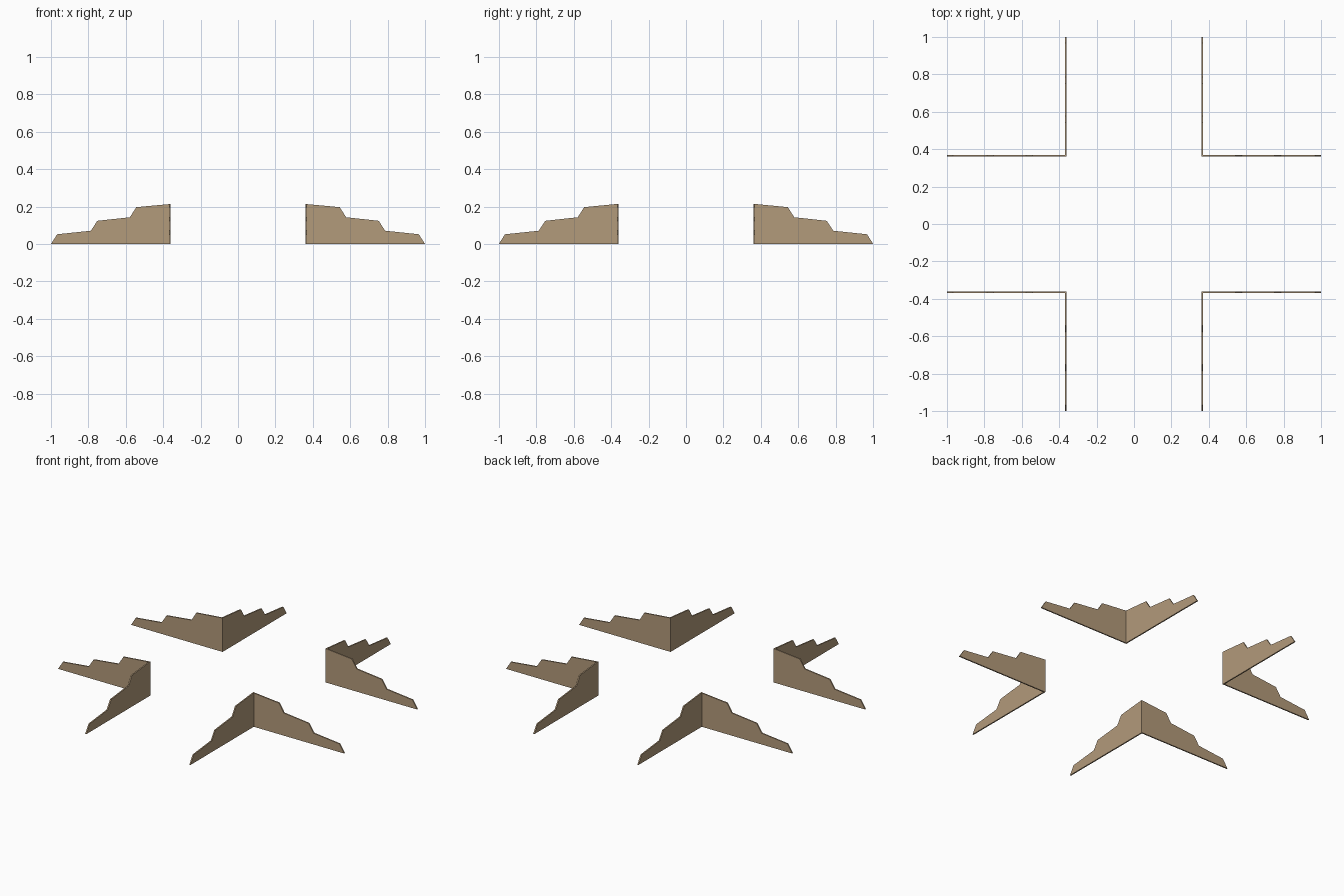
import bpy, bmesh

if "Cube" in bpy.data.objects:
    bpy.data.objects.remove(bpy.data.objects["Cube"])

T = 0.008      # panel thickness
IN = 0.36      # inner faces of the corner
# stepped side profile: distance from centre, height
PROFILE = [(IN, 0), (1, 0), (0.967, 0.052), (0.787, 0.071), (0.752, 0.124),
           (0.578, 0.143), (0.544, 0.197), (IN, 0.214)]

tan = bpy.data.materials.new("tan board")
tan.diffuse_color = (0.45, 0.325, 0.197, 1)
tan.use_nodes = True
tan.node_tree.nodes["Principled BSDF"].inputs["Base Color"].default_value = tan.diffuse_color


def panel(name, sx, sy, along_x):
    """Thin stepped panel, extruded across its thickness, in one quadrant."""
    start = IN if along_x else IN + T      # second panel butts against the first
    bm = bmesh.new()

    def place(u, z, v):
        u = max(u, start)
        x, y = (u, v) if along_x else (v, u)
        return bm.verts.new((sx * x, sy * y, z))

    a = [place(u, z, IN) for u, z in PROFILE]
    b = [place(u, z, IN + T) for u, z in PROFILE]
    n = len(a)
    bm.faces.new(a)
    bm.faces.new(b[::-1])
    for i in range(n):
        j = (i + 1) % n
        bm.faces.new((a[j], a[i], b[i], b[j]))
    bmesh.ops.recalc_face_normals(bm, faces=bm.faces)
    mesh = bpy.data.meshes.new(name)
    bm.to_mesh(mesh)
    bm.free()
    mesh.materials.append(tan)
    bpy.context.collection.objects.link(bpy.data.objects.new(name, mesh))


# four L-shaped corner brackets
for sx, side in ((-1, "left"), (1, "right")):
    for sy, end in ((-1, "front"), (1, "back")):
        panel(f"{end}_{side}_cross_panel", sx, sy, True)
        panel(f"{end}_{side}_long_panel", sx, sy, False)
